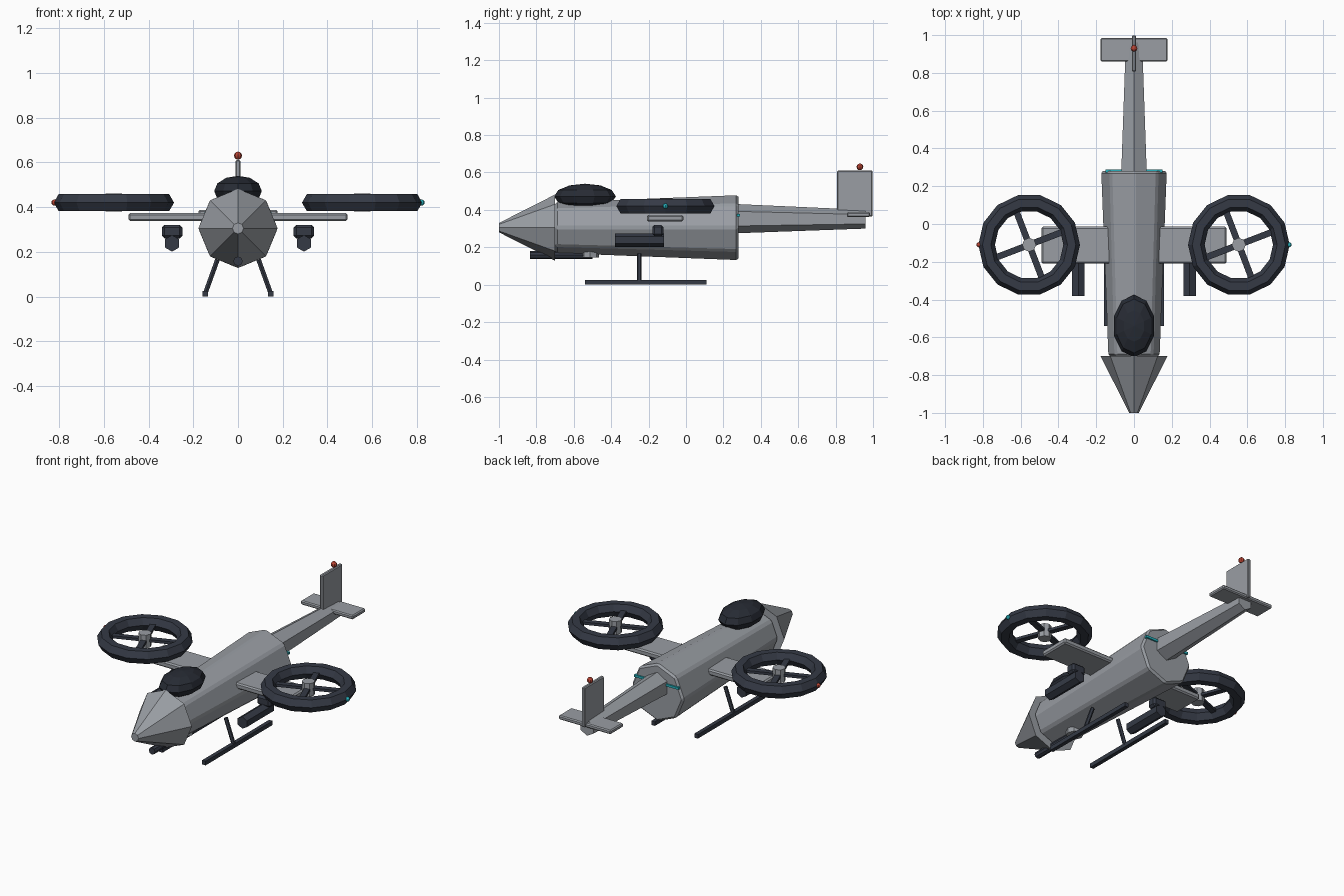
import bpy, math
from mathutils import Vector

if "Cube" in bpy.data.objects:
    bpy.data.objects.remove(bpy.data.objects["Cube"], do_unlink=True)


def make_material(name, color):
    m = bpy.data.materials.new(name)
    m.use_nodes = True
    m.diffuse_color = (*color, 1)
    m.node_tree.nodes["Principled BSDF"].inputs["Base Color"].default_value = (*color, 1)
    return m


GREY = make_material("hull grey", (0.32, 0.34, 0.37))
DARK = make_material("dark slate", (0.035, 0.042, 0.06))
GLASS = make_material("canopy glass", (0.02, 0.024, 0.034))
TEAL = make_material("teal light", (0.02, 0.45, 0.52))
RED = make_material("red light", (0.5, 0.06, 0.035))


def finish(name, mat, bevel=0):
    ob = bpy.context.object
    ob.name = name
    ob.data.materials.clear()
    ob.data.materials.append(mat)
    if bevel:
        mod = ob.modifiers.new("Bevel", "BEVEL")
        mod.width = bevel
        mod.segments = 1
    return ob


def box(name, center, size, mat, bevel=0, rot=(0, 0, 0)):
    bpy.ops.mesh.primitive_cube_add(size=1, location=center, rotation=rot)
    bpy.context.object.scale = size
    bpy.ops.object.transform_apply(location=False, rotation=False, scale=True)
    return finish(name, mat, bevel)


def tube(name, start, end, r1, r2, sides, mat, bevel=0, spin=0):
    """Tapered prism between two points."""
    a, b = Vector(start), Vector(end)
    bpy.ops.mesh.primitive_cone_add(vertices=sides, radius1=r1, radius2=r2,
                                    depth=(b - a).length, location=(a + b) / 2)
    ob = bpy.context.object
    turn = Vector((0, 0, 1)).rotation_difference(b - a).to_matrix().to_4x4()
    ob.data.transform(turn)
    ob.rotation_euler = (0, spin, 0)
    return finish(name, mat, bevel)


def ball(name, center, radii, mat, segments=8, rings=6):
    bpy.ops.mesh.primitive_uv_sphere_add(segments=segments, ring_count=rings, location=center)
    bpy.context.object.scale = radii
    return finish(name, mat)


# Body
AXIS = 0.305
tube("fuselage", (0, -0.70, AXIS), (0, 0.28, AXIS), 0.14, 0.178, 8, GREY, 0.012)
tube("nose_cone", (0, -0.70, AXIS), (0, -1.0, AXIS), 0.177, 0.025, 8, GREY)
ball("canopy", (0, -0.54, 0.472), (0.112, 0.165, 0.068), GLASS, 10, 6)
box("rear_light_strip", (0, 0.281, 0.372), (0.30, 0.016, 0.014), TEAL)

# Tail
tube("tail_boom", (0, 0.27, 0.353), (0, 0.96, 0.35), 0.078, 0.05, 6, GREY)
box("tailplane", (0, 0.922, 0.375), (0.354, 0.125, 0.025), GREY, 0.006)
box("tail_fin", (0, 0.903, 0.488), (0.022, 0.19, 0.245), GREY, 0.005)
ball("tail_beacon", (0, 0.93, 0.63), (0.018,) * 3, RED)

# Wing
box("wing", (0, -0.112, 0.355), (0.98, 0.195, 0.036), GREY, 0.008)

# Chin gun
tube("gun_turret", (0, -0.512, 0.145), (0, -0.512, 0.19), 0.048, 0.048, 8, GREY)
tube("gun_barrel", (0, -0.50, 0.158), (0, -0.835, 0.158), 0.021, 0.021, 8, DARK)

for side, s in (("left", 1), ("right", -1)):
    # Ducted rotor
    hub = Vector((s * 0.555, -0.11, 0.42))
    bpy.ops.mesh.primitive_torus_add(location=hub, major_segments=14, minor_segments=6,
                                     major_radius=0.225, minor_radius=0.044)
    finish(side + "_rotor_ring", DARK)
    for i in range(2):
        box(f"{side}_rotor_blade_{i + 1}", hub, (0.42, 0.034, 0.016), DARK,
            rot=(0, 0, math.radians(21 + 90 * i)))
    tube(side + "_rotor_hub", hub - Vector((0, 0, 0.04)), hub + Vector((0, 0, 0.04)),
         0.037, 0.037, 8, GREY)
    ball(side + "_tip_light", hub + Vector((s * 0.266, 0, 0)), (0.014,) * 3,
         TEAL if s > 0 else RED)

    # Under-wing store
    x = s * 0.295
    box(side + "_pylon", (x, -0.15, 0.29), (0.092, 0.06, 0.06), DARK, 0.012)
    tube(side + "_pod", (x, -0.38, 0.238), (x, -0.117, 0.238), 0.037, 0.037, 6, DARK)

    # Landing skid
    box(side + "_skid", (s * 0.146, -0.215, 0.0125), (0.024, 0.65, 0.025), DARK)
    tube(side + "_skid_strut", (s * 0.146, -0.25, 0.015), (s * 0.092, -0.25, 0.165),
         0.012, 0.012, 6, DARK)
